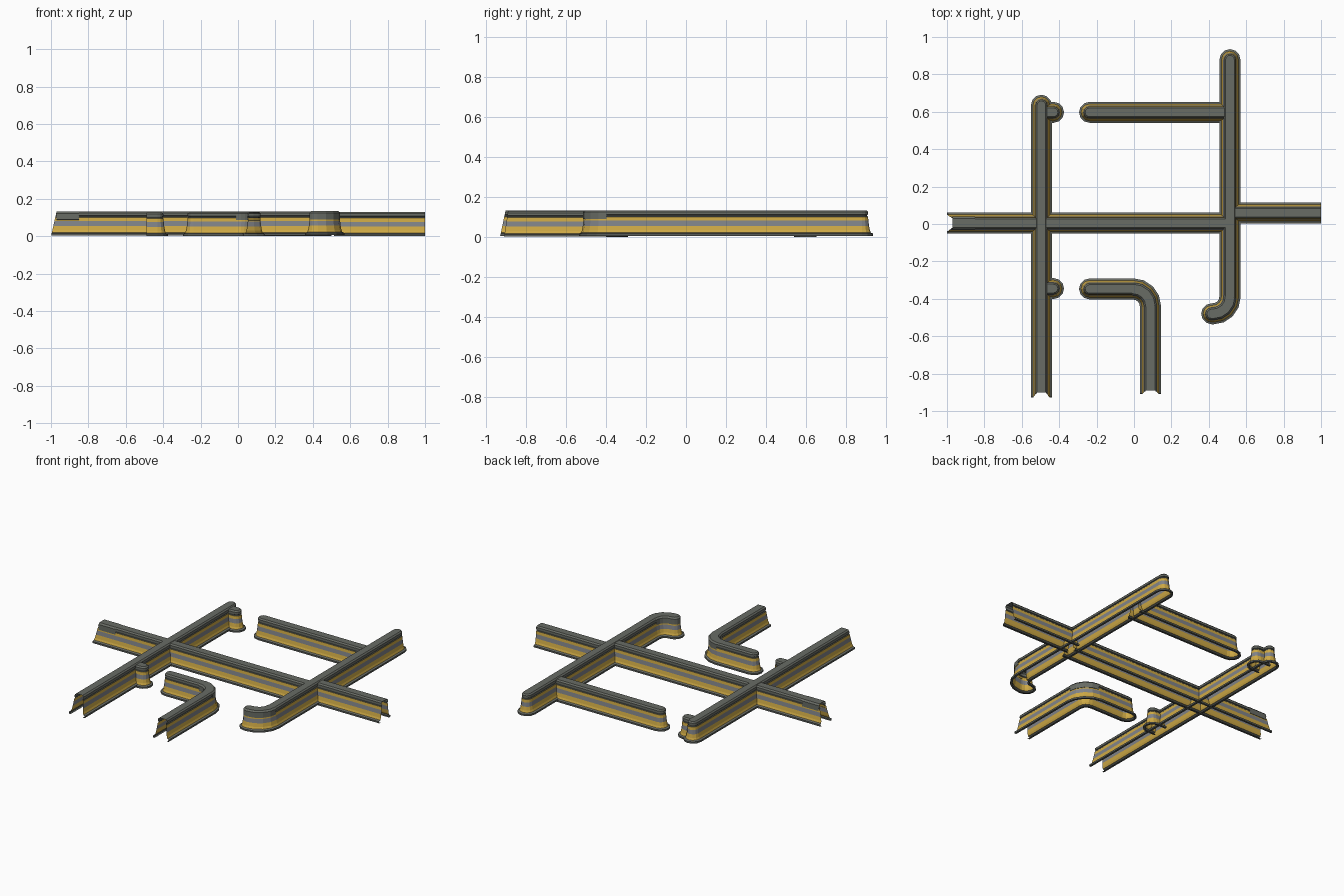
import bpy, bmesh, math
from mathutils import Vector

if "Cube" in bpy.data.objects:
    bpy.data.objects.remove(bpy.data.objects["Cube"])


def material(name, col):
    m = bpy.data.materials.new(name)
    m.diffuse_color = (*col, 1)
    m.use_nodes = True
    m.node_tree.nodes["Principled BSDF"].inputs["Base Color"].default_value = m.diffuse_color
    return m


DARK = material("dark_trim", (0.10, 0.11, 0.10))
YELLOW = material("yellow_panel", (0.62, 0.40, 0.06))
STEEL = material("steel_band", (0.22, 0.23, 0.25))
CAP = material("cap_grey", (0.14, 0.15, 0.13))
MATS = [DARK, YELLOW, STEEL, CAP]

# Half cross-section: (half width, height, material of the strip above it)
WALL = [(0.043, 0.006, 0), (0.056, 0.006, 0), (0.056, 0.017, 3), (0.045, 0.022, 1),
        (0.040, 0.034, 1), (0.036, 0.056, 2), (0.033, 0.082, 1), (0.031, 0.101, 0),
        (0.027, 0.105, 0), (0.027, 0.110, 0), (0.031, 0.112, 3), (0.031, 0.125, 3),
        (0.023, 0.133, 3), (0.0, 0.133, 3)]
# Thicker cap lip that hangs down over parts of some walls
SKIRT = [(0.030, 0.088, 0), (0.034, 0.090, 3), (0.034, 0.124, 3), (0.025, 0.1335, 3),
         (0.0, 0.1335, 3)]


def outline(path, round_start, round_end):
    """Walk round the path; each node is (centre, outward vector, end shift)."""
    pts = [Vector(p) for p in path]
    dirs = [(b - a).normalized() for a, b in zip(pts, pts[1:])]
    left = []
    for i, p in enumerate(pts):
        a, b = dirs[max(i - 1, 0)], dirs[min(i, len(dirs) - 1)]
        n = Vector((-a.y - b.y, a.x + b.x)).normalized()
        left.append((p, n / n.dot(Vector((-a.y, a.x)))))

    def arc(p, n):
        base = math.atan2(n.y, n.x)
        return [(p, Vector((math.cos(base - k * math.pi / 6), math.sin(base - k * math.pi / 6))))
                for k in range(1, 6)]
    right = [(p, -n) for p, n in reversed(left)]
    a = arc(*left[-1]) if round_end else []
    b = arc(*right[-1]) if round_start else []
    return left, a, right, b, dirs


def sweep(name, path, round_start=False, round_end=False, slant=(0, 0), dz=0.0, profile=WALL):
    left, a, right, b, dirs = outline(path, round_start, round_end)
    nodes = left + a + right + b
    n_l, n_a, n = len(left), len(a), len(nodes)
    start_ids = {0, n_l + n_a + len(right) - 1}
    end_ids = {n_l - 1, n_l + n_a}
    bm = bmesh.new()
    rings = []
    for i, (p, v) in enumerate(nodes):
        ring = []
        for w, z, _ in profile:
            q = p + v * w
            if i in start_ids:
                q = q + dirs[0] * slant[0] * z / 0.133
            if i in end_ids:
                q = q - dirs[-1] * slant[1] * z / 0.133
            ring.append(bm.verts.new((q.x, q.y, z + dz)))
        rings.append(ring)
    for i in range(n):
        if (i == n_l - 1 and not round_end) or (i == n - 1 and not round_start):
            continue                      # open end
        r, s = rings[i], rings[(i + 1) % n]
        for j in range(len(profile) - 1):
            f = bm.faces.new((r[j], r[j + 1], s[j + 1], s[j]))
            f.material_index = profile[j][2]
    # Close the ridge; straight runs need the two halves stitched at the top
    bmesh.ops.remove_doubles(bm, verts=bm.verts, dist=1e-5)
    bmesh.ops.dissolve_degenerate(bm, dist=1e-6, edges=bm.edges)
    bmesh.ops.recalc_face_normals(bm, faces=bm.faces)
    top = max(bm.faces, key=lambda f: f.calc_center_median().z)
    if top.normal.z < 0:
        bmesh.ops.reverse_faces(bm, faces=bm.faces)
    me = bpy.data.meshes.new(name)
    bm.to_mesh(me)
    bm.free()
    for m in MATS:
        me.materials.append(m)
    ob = bpy.data.objects.new(name, me)
    bpy.context.collection.objects.link(ob)
    return ob


def bend(cx, cy, r, a0, a1, steps=4):
    return [(cx + r * math.cos(math.radians(a0 + (a1 - a0) * k / steps)),
             cy + r * math.sin(math.radians(a0 + (a1 - a0) * k / steps))) for k in range(steps + 1)]


# Long crossing walls
sweep("main_cross_wall", [(-1, 0.005), (0.5, 0.005)], slant=(0.03, 0), dz=-0.002)
sweep("left_long_wall", [(-0.495, -0.93), (-0.495, 0.635)], round_end=True, slant=(0.028, 0))
hook = bend(0.423, -0.39, 0.09, 0, -90)
sweep("right_hooked_wall", [(0.513, 0.879)] + hook + [(0.415, -0.48)], True, True)

# Side walls
sweep("right_exit_wall", [(0.513, 0.06), (1, 0.06)], dz=-0.005)
sweep("upper_wall", [(-0.238, 0.597), (0.5, 0.597)], round_start=True, dz=-0.006)
corner = bend(-0.005, -0.44, 0.093, 90, 0)
sweep("corner_wall", [(-0.238, -0.347)] + corner + [(0.088, -0.91)], round_start=True,
      slant=(0, 0.02), dz=-0.004)

# Short doorway stubs facing the gaps
for label, y in (("upper", 0.597), ("lower", -0.345)):
    sweep(label + "_door_stub", [(-0.49, y), (-0.43, y)], round_end=True, dz=-0.006)

# Hanging cap lips
sweep("left_end_lip", [(-0.97, 0.005), (-0.85, 0.005)], dz=-0.002, profile=SKIRT)
sweep("hook_lip", hook + [(0.415, -0.48)], round_end=True, profile=SKIRT)
sweep("corner_lip", corner, dz=-0.004, profile=SKIRT)
